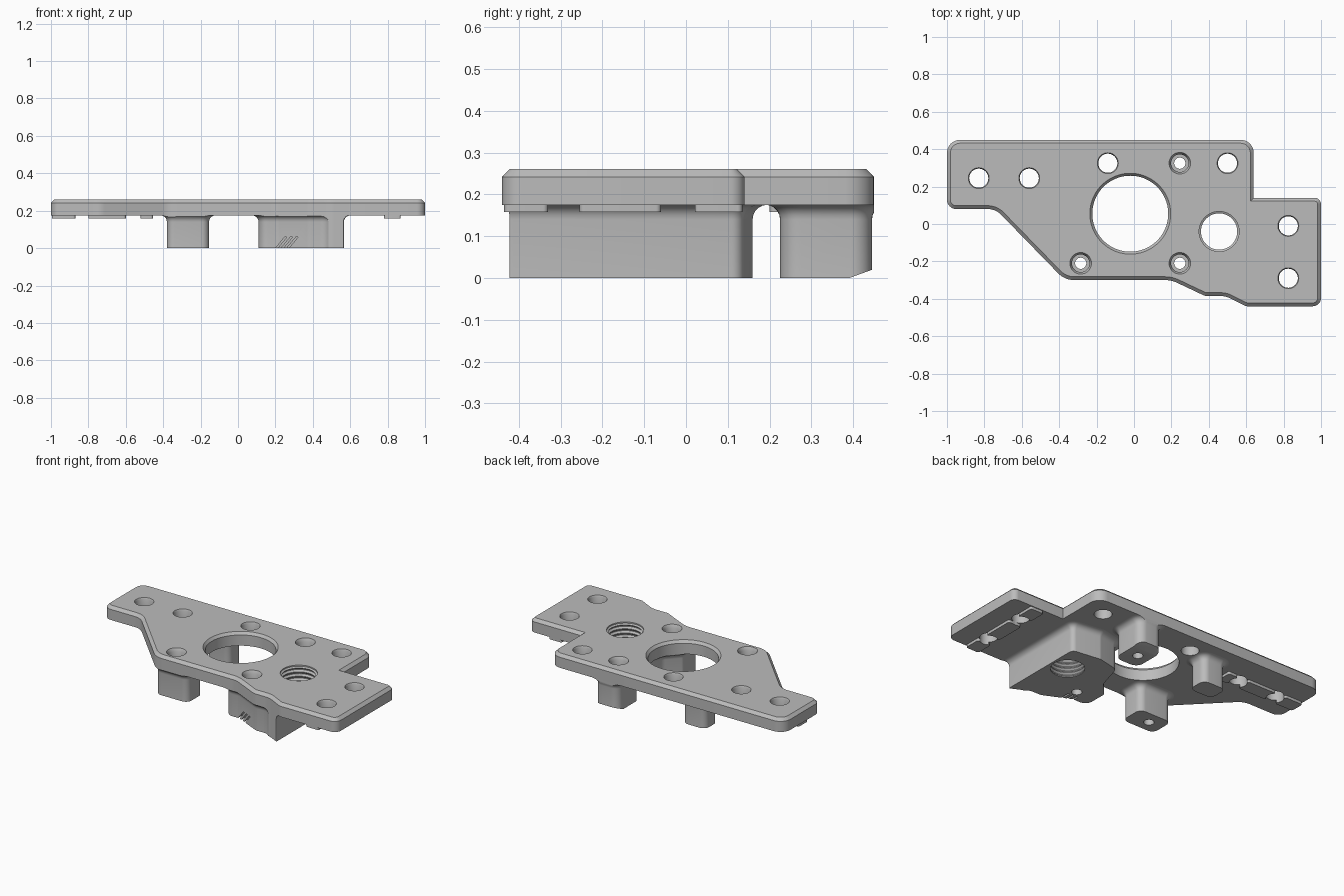
import bpy, bmesh, math
from mathutils import Vector

if "Cube" in bpy.data.objects:
    bpy.data.objects.remove(bpy.data.objects["Cube"])

grey = bpy.data.materials.new("machined_grey")
grey.use_nodes = True
colour = (0.5, 0.5, 0.5, 1)
grey.diffuse_color = colour
grey.node_tree.nodes["Principled BSDF"].inputs["Base Color"].default_value = colour

TOP, UNDER = 0.26, 0.175


def rounded(corners):
    """Counter-clockwise outline from (x, y, corner radius)."""
    out = []
    n = len(corners)
    for i, (x, y, r) in enumerate(corners):
        p = Vector((x, y))
        if r == 0:
            out.append(p)
            continue
        a = (Vector(corners[i - 1][:2]) - p).normalized()
        b = (Vector(corners[(i + 1) % n][:2]) - p).normalized()
        half = a.angle(b) / 2
        centre = p + (a + b).normalized() * r / math.sin(half)
        start = p + a * r / math.tan(half) - centre
        sweep = start.angle_signed(p + b * r / math.tan(half) - centre)
        for k in range(9):
            t = -sweep * k / 8
            c, s = math.cos(t), math.sin(t)
            out.append(centre + Vector((c * start.x - s * start.y, s * start.x + c * start.y)))
    return out


def offset(points, d):
    """Grow an outline by d along its mitred normals."""
    out = []
    for i, p in enumerate(points):
        e1 = (p - points[i - 1]).normalized()
        e2 = (points[(i + 1) % len(points)] - p).normalized()
        n1, n2 = Vector((e1.y, -e1.x)), Vector((e2.y, -e2.x))
        out.append(p + (n1 + n2) * d / (1 + n1.dot(n2)))
    return out


def loft(name, rings):
    """Solid through a list of (outline, z) with equal point counts."""
    bm = bmesh.new()
    loops = [[bm.verts.new((p.x, p.y, z)) for p in pts] for pts, z in rings]
    n = len(loops[0])
    for lo, hi in zip(loops, loops[1:]):
        for i in range(n):
            j = (i + 1) % n
            bm.faces.new((lo[i], lo[j], hi[j], hi[i]))
    bm.faces.new(loops[0][::-1])
    bm.faces.new(loops[-1])
    bmesh.ops.recalc_face_normals(bm, faces=bm.faces)
    mesh = bpy.data.meshes.new(name)
    bm.to_mesh(mesh)
    bm.free()
    mesh.materials.append(grey)
    ob = bpy.data.objects.new(name, mesh)
    bpy.context.collection.objects.link(ob)
    return ob


def lathe(name, x, y, profile, sides=48):
    angles = [math.tau * k / sides for k in range(sides)]
    return loft(name, [([Vector((x + r * math.cos(a), y + r * math.sin(a))) for a in angles], z)
                       for r, z in profile])


def box_outline(x0, x1, y0, y1, r):
    return rounded([(x0, y0, r), (x1, y0, r), (x1, y1, r), (x0, y1, r)])


def boolean(ob, other, operation):
    mod = ob.modifiers.new("cut", "BOOLEAN")
    mod.object, mod.operation, mod.solver = other, operation, "EXACT"
    bpy.context.view_layer.objects.active = ob
    bpy.ops.object.modifier_apply(modifier=mod.name)


# Plate with a chamfered top edge
outline = rounded([
    (-1, 0.08, 0.05), (-0.74, 0.08, 0.1), (-0.37, -0.3, 0.12), (0.2, -0.3, 0.15),
    (0.38, -0.385, 0.06), (0.49, -0.385, 0.12), (0.6, -0.44, 0.04), (1, -0.44, 0.045),
    (1, 0.14, 0.035), (0.64, 0.14, 0), (0.64, 0.45, 0.07), (-1, 0.45, 0.07)])
plate = loft("mounting_plate", [(outline, UNDER), (outline, TOP - 0.018),
                                (offset(outline, -0.018), TOP)])
parts = [plate]

# Standoffs that flare into the plate
block = rounded([
    (0.566, -0.425, 0.01), (0.566, 0.135, 0.03), (0.38, 0.16, 0.04), (0.24, 0.13, 0.05),
    (0.19, -0.04, 0.06), (0.11, -0.13, 0.03), (0.11, -0.285, 0.05), (0.21, -0.285, 0.06),
    (0.38, -0.365, 0.06), (0.46, -0.365, 0.06), (0.525, -0.425, 0.02)])
supports = {
    "threaded_block": block,
    "front_standoff": box_outline(-0.38, -0.155, -0.285, -0.13, 0.04),
    "rear_standoff": box_outline(0.165, 0.33, 0.225, 0.445, 0.05),
    "rear_side_standoff": box_outline(-0.38, -0.22, 0.225, 0.35, 0.04),
}
limit = loft("outline_limit", [(outline, -0.1), (outline, 0.4)])
flare = 0.035
for name, shape in supports.items():
    rings = [(shape, 0)]
    for k in range(6):
        t = math.pi / 2 * k / 5
        rings.append((offset(shape, flare * (1 - math.cos(t))), UNDER - flare * (1 - math.sin(t))))
    ob = loft(name, rings)
    boolean(ob, limit, "INTERSECT")
    parts.append(ob)

# Chamfer under the back of the rear standoff
wedge = loft("chamfer_cutter", [
    ([Vector(p) for p in [(0.1, 0.364), (0.4, 0.364), (0.4, 0.5), (0.1, 0.5)]], -0.01),
    ([Vector(p) for p in [(0.1, 0.474), (0.4, 0.474), (0.4, 0.5), (0.1, 0.5)]], 0.03)])
boolean(parts[3], wedge, "DIFFERENCE")

# Locating ribs under both ends, broken at the screw holes
ribs = [(-0.995, -0.87, 0.2, 0.29), (-0.8, -0.6, 0.2, 0.29), (-0.52, -0.455, 0.2, 0.29),
        (0.78, 0.87, -0.435, -0.33), (0.78, 0.87, -0.255, -0.06), (0.78, 0.87, 0.02, 0.135)]
for x0, x1, y0, y1 in ribs:
    shape = box_outline(x0, x1, y0, y1, 0.012)
    parts.append(loft("locating_rib", [(shape, 0.158), (shape, UNDER)]))

# Hole cutters
cutters = []
for x, y in [(-0.83, 0.245), (-0.56, 0.245), (-0.14, 0.325), (0.5, 0.325), (0.825, -0.01), (0.825, -0.29)]:
    cutters.append(lathe("screw_hole", x, y, [(0.051, -0.1), (0.051, 0.25), (0.061, 0.27)]))
for x, y in [(-0.285, -0.21), (0.245, -0.21), (0.245, 0.325)]:
    cutters.append(lathe("counterbore", x, y, [(0.03, -0.1), (0.03, 0.13), (0.047, 0.13),
                                               (0.047, 0.24), (0.063, 0.27)]))
cutters.append(lathe("main_bore", -0.02, 0.055, [(0.203, -0.1), (0.203, 0.243), (0.224, 0.27)], 96))

# Threaded bore as stacked grooves
thread = [(0.097, -0.1)]
for k in range(9):
    z = 0.006 + k * 0.027
    thread += [(0.097, z), (0.107, z + 0.01), (0.107, z + 0.014), (0.097, z + 0.024)]
thread += [(0.107, TOP - 0.008), (0.107, 0.3)]
cutters.append(lathe("thread_cutter", 0.455, -0.04, thread, 64))

# Slanted slits at the front of the block
for k in range(3):
    x = 0.2 + k * 0.03
    low, high = [[Vector((x + s + w, y)) for w, y in
                  [(0, -0.36), (0.012, -0.36), (0.012, -0.25), (0, -0.25)]] for s in (-0.008, 0.05)]
    cutters.append(loft("slit", [(low, -0.01), (high, 0.06)]))


def bounds(ob):
    xs, ys = [v.co.x for v in ob.data.vertices], [v.co.y for v in ob.data.vertices]
    return min(xs), max(xs), min(ys), max(ys)


# Cut every part with the cutters that reach it
for ob in parts:
    for cutter in cutters:
        a, b = bounds(ob), bounds(cutter)
        if a[0] < b[1] and b[0] < a[1] and a[2] < b[3] and b[2] < a[3]:
            boolean(ob, cutter, "DIFFERENCE")
for cutter in cutters + [limit, wedge]:
    bpy.data.objects.remove(cutter)

# Smooth the rounded walls, keep the edges sharp
for ob in parts:
    bpy.ops.object.select_all(action="DESELECT")
    ob.select_set(True)
    bpy.context.view_layer.objects.active = ob
    bpy.ops.object.shade_smooth_by_angle(angle=math.radians(30))
